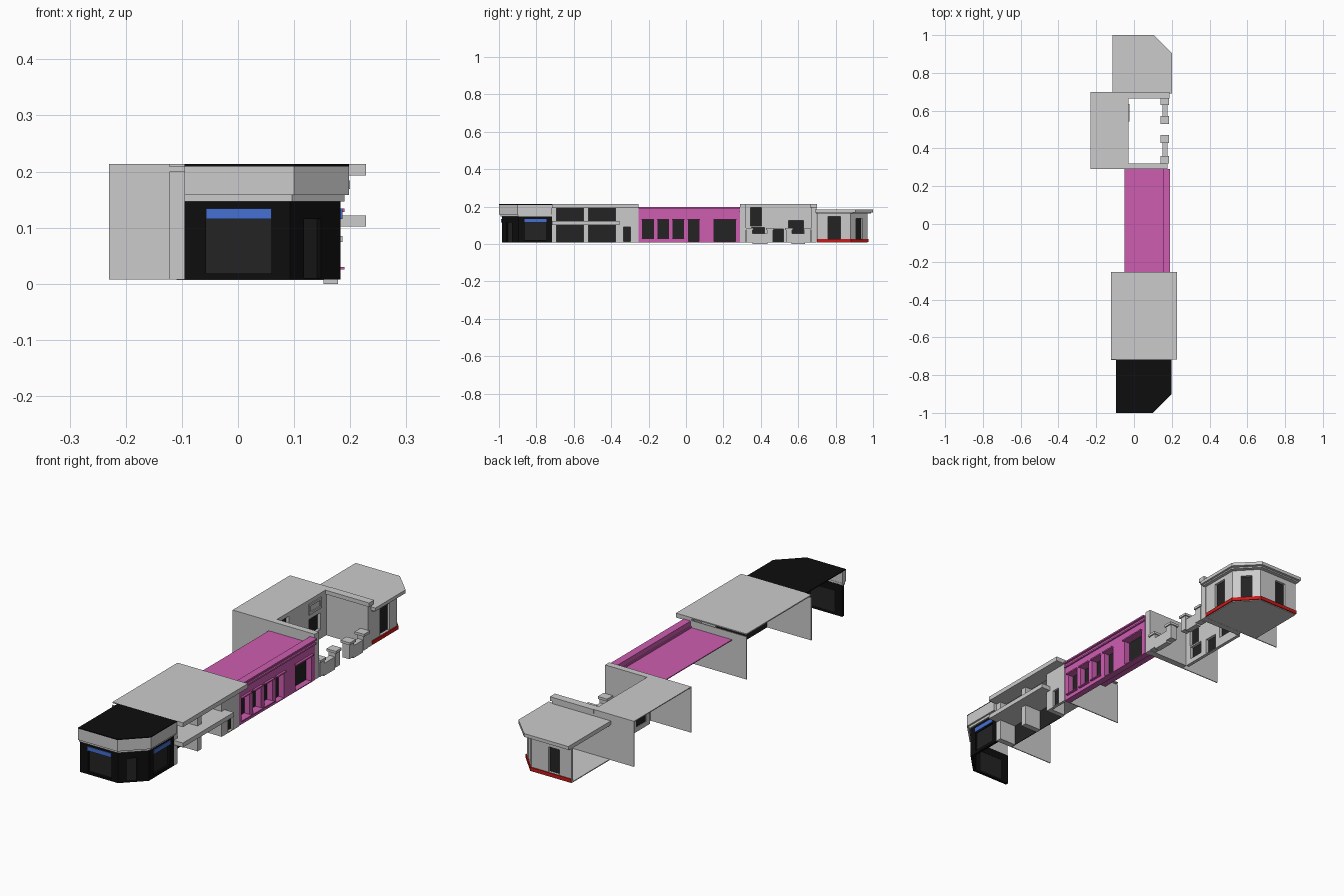
import bpy, bmesh
from mathutils import Vector

if "Cube" in bpy.data.objects:
    bpy.data.objects.remove(bpy.data.objects["Cube"])


def material(name, r, g, b):
    m = bpy.data.materials.new(name)
    m.diffuse_color = (r, g, b, 1)
    m.use_nodes = True
    m.node_tree.nodes["Principled BSDF"].inputs["Base Color"].default_value = m.diffuse_color
    return m


BLACK = material("black", .004, .004, .004)
GLASS = material("dark_glass", .017, .017, .017)
PINK = material("pink", .62, .11, .44)
BLUE = material("blue", .06, .16, .65)
RED = material("red", .6, .01, .01)


def add_object(name, bm, mat=None):
    me = bpy.data.meshes.new(name)
    bm.to_mesh(me)
    bm.free()
    ob = bpy.data.objects.new(name, me)
    bpy.context.collection.objects.link(ob)
    if mat:
        me.materials.append(mat)
    return ob


def prism(name, pts, z0, z1, mat=None):
    bm = bmesh.new()
    low = [bm.verts.new((x, y, z0)) for x, y in pts]
    high = [bm.verts.new((x, y, z1)) for x, y in pts]
    bm.faces.new(low)
    bm.faces.new(high)
    n = len(pts)
    for i in range(n):
        j = (i + 1) % n
        bm.faces.new((low[i], low[j], high[j], high[i]))
    bmesh.ops.recalc_face_normals(bm, faces=bm.faces)
    return add_object(name, bm, mat)


def box(name, x0, x1, y0, y1, z0, z1, mat=None):
    return prism(name, [(x0, y0), (x1, y0), (x1, y1), (x0, y1)], z0, z1, mat)


def wall(name, a, b, z0, z1, holes=(), depth=.012, mat=None, glass=GLASS):
    """Wall from a to b facing right of its direction; holes are (u0, u1, z0, z1)."""
    a, b = Vector((*a, 0)), Vector((*b, 0))
    d = (b - a).normalized()
    inward = Vector((-d.y, d.x, 0))
    us = sorted({0, (b - a).length, *[u for h in holes for u in h[:2]]})
    zs = sorted({z0, z1, *[z for h in holes for z in h[2:]]})

    def at(u, z):
        return a + d * u + Vector((0, 0, z))

    bm = bmesh.new()
    for u0, u1 in zip(us, us[1:]):
        for w0, w1 in zip(zs, zs[1:]):
            u, w = (u0 + u1) / 2, (w0 + w1) / 2
            if not any(h[0] < u < h[1] and h[2] < w < h[3] for h in holes):
                bm.faces.new([bm.verts.new(at(*p)) for p in
                              ((u0, w0), (u1, w0), (u1, w1), (u0, w1))])
    bmesh.ops.remove_doubles(bm, verts=bm.verts, dist=1e-5)
    ob = add_object(name, bm, mat)
    mod = ob.modifiers.new("thickness", 'SOLIDIFY')
    mod.thickness, mod.offset = depth, -1
    # Panes at the back of each opening
    for i, (u0, u1, w0, w1) in enumerate(holes):
        bm = bmesh.new()
        bm.faces.new([bm.verts.new(at(*p) + inward * depth * .9) for p in
                      ((u0, w0), (u1, w0), (u1, w1), (u0, w1))])
        add_object(f"{name}_pane_{i}", bm, glass)


def wall_run(name, pts, z0, z1, holes=None, depth=.012, mat=None):
    for i, (a, b) in enumerate(zip(pts, pts[1:])):
        wall(f"{name}_{i}", a, b, z0, z1, (holes or {}).get(i, ()), depth, mat)


Z0 = .008

# Black corner shop: walls, blue signs, stepped fascia and roof
wall_run("black_shop_wall", [(-.095, -.985), (.093, -.985), (.183, -.895), (.183, -.717)],
         Z0, .15, {0: [(.038, .155, .018, .115)], 1: [(.035, .078, .01, .115)],
                   2: [(.032, .149, .022, .115)]}, .012, BLACK)
box("front_sign", -.057, .06, -.988, -.98, .115, .134, BLUE)
box("side_sign", .178, .186, -.863, -.746, .115, .134, BLUE)
wall_run("fascia_step", [(-.095, -.992), (.096, -.992), (.19, -.898), (.19, -.717)],
         .147, .158, None, .018)
fascia = [(-.095, -1), (.1, -1), (.198, -.902), (.198, -.717)]
wall_run("fascia", fascia, .158, .209, None, .025)
prism("black_shop_roof", fascia + [(-.095, -.717)], .209, .213, BLACK)

# Loggia shop: side walls, roof, balcony, piers and set-back glass
for y in (-.717, -.257):
    box("loggia_party_wall", -.122, .183, y - .002, y + .002, Z0, .2)
box("loggia_roof", -.122, .183, -.717, -.255, .208, .213)
box("roof_overhang", .15, .228, -.717, -.255, .193, .213)
box("balcony", .1, .228, -.717, -.355, .102, .122)
for y0, y1 in ((-.717, -.692), (-.548, -.521), (-.377, -.353)):
    box("loggia_pier", .1, .183, y0, y1, Z0, .2)
box("loggia_glass", .097, .1, -.715, -.36, Z0, .205, GLASS)
wall("loggia_door_wall", (.183, -.355), (.183, -.257), Z0, .2,
     [(.021, .058, Z0 + .004, .09)])

# Pink shop: facade with deep openings, sills, lintels, parapet, roof
windows = [(-.233, -.174, .03), (-.15, -.094, .03), (-.07, -.013, .03),
           (.013, .07, .012), (.15, .265, .012)]
wall("pink_facade", (.18, -.255), (.18, .29), Z0, .175,
     [(y0 + .255, y1 + .255, z, .128) for y0, y1, z in windows], .03, PINK)
for y0, y1, z in windows:
    box("pink_lintel", .178, .19, y0 - .004, y1 + .004, .128, .134, PINK)
    if z > .02:
        box("pink_sill", .178, .19, y0 - .004, y1 + .004, .025, .03, PINK)
box("pink_parapet", .155, .18, -.255, .29, .165, .192, PINK)
box("pink_cornice", .16, .187, -.255, .29, .17, .177, PINK)
box("parapet_cap", .155, .19, -.255, .29, .19, .197, PINK)
box("pink_roof", -.05, .156, -.255, .29, .164, .168, PINK)

# Courtyard house: rear block, side walls with coping, rear wall windows
box("house_roof", -.23, -.03, .29, .698, .209, .213)
for y in (.292, .696):
    box("house_side", -.23, -.03, y - .002, y + .002, Z0, .21)
box("court_wall_south", -.03, .178, .29, .32, Z0, .213)
box("court_wall_north", -.03, .178, .67, .698, Z0, .198)
box("court_coping", -.03, .187, .664, .7, .195, .213)
wall("house_front", (-.03, .32), (-.03, .67), Z0, .21,
     [(.025, .084, .095, .195), (.03, .1, .03, .088),
      (.228, .308, .05, .125), (.136, .2, .01, .08)], .015)
wall("house_vent", (-.025, .543), (-.025, .634), .147, .195,
     [(.012, .079, .157, .185)], .01, None, None)

# Low courtyard wall with capped piers, leaving a gate gap
for y in (.34, .45, .55, .65):
    box("gate_pier", .147, .18, y - .016, y + .016, Z0, .076)
    box("pier_cap", .14, .186, y - .021, y + .021, .074, .085)
for y0, y1 in ((.355, .435), (.565, .635)):
    box("low_wall", .152, .178, y0, y1, 0, .056)

# End shop: three glazed faces, floor, red plinth and stepped cornice
end = [(.175, .7), (.175, .88), (.09, .97), (-.11, .97)]
wall_run("end_shop_wall", end, Z0, .17,
         {0: [(.06, .126, .027, .147)], 1: [(.038, .086, .02, .135)],
          2: [(.085, .14, .027, .14)]}, .012)
wall_run("red_plinth", [(.18, .7), (.18, .882), (.092, .975), (-.11, .975)],
         .01, .026, None, .006, RED)
prism("end_shop_floor", end + [(-.11, .7)], Z0 - .001, .011)
prism("end_shop_cornice", [(.19, .695), (.19, .892), (.098, .988), (-.112, .988),
                           (-.112, .695)], .163, .17)
prism("end_shop_roof", [(.2, .69), (.2, .905), (.105, 1), (-.115, 1), (-.115, .69)],
      .169, .184)
